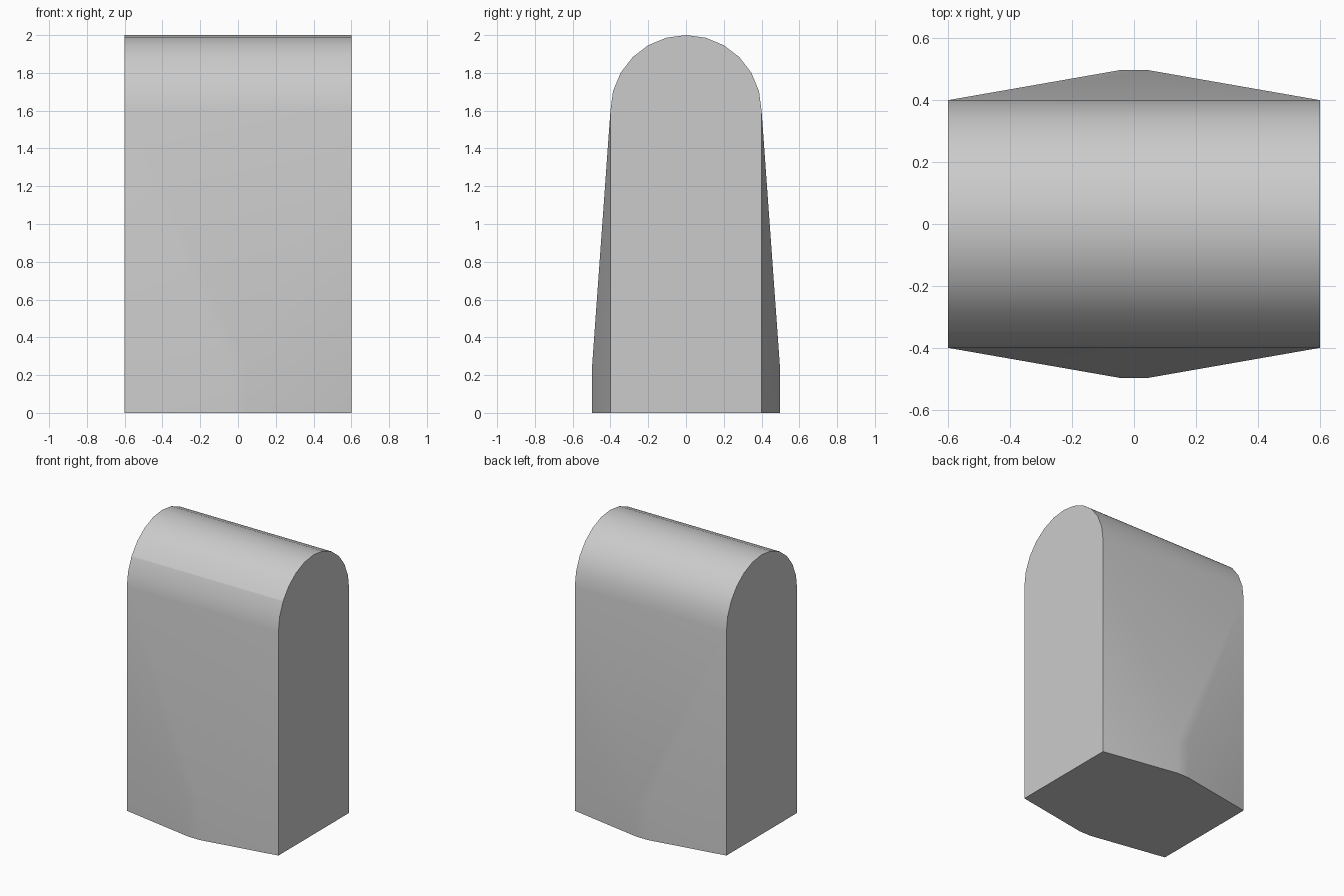
import bpy, bmesh
from math import sin, cos, pi

cube = bpy.data.objects.get("Cube")
if cube:
    bpy.data.objects.remove(cube)

HALF_X, RADIUS, SPRING_Z = 0.6, 0.4, 1.6
STEPS = 12
RIDGE_X, RIDGE_Y, RIDGE_Z = 0.045, 0.497, 0.25

stone = bpy.data.materials.new("light grey")
stone.use_nodes = True
grey = (0.6, 0.6, 0.6, 1)
stone.diffuse_color = grey
stone.node_tree.nodes["Principled BSDF"].inputs["Base Color"].default_value = grey

bm = bmesh.new()
for side in (-1, 1):
    # round-topped end outline
    for i in range(STEPS + 1):
        a = pi * i / STEPS
        bm.verts.new((side * HALF_X, RADIUS * cos(a), SPRING_Z + RADIUS * sin(a)))
    # foot corners and the narrow ridge swelling out of each broad face
    for face in (-1, 1):
        bm.verts.new((side * HALF_X, face * RADIUS, 0))
        for z in (0, RIDGE_Z):
            bm.verts.new((side * RIDGE_X, face * RIDGE_Y, z))

# the body is convex, so wrap it and merge the flat areas
bmesh.ops.convex_hull(bm, input=bm.verts[:])
bmesh.ops.dissolve_limit(bm, angle_limit=0.01, verts=bm.verts[:], edges=bm.edges[:])
bmesh.ops.recalc_face_normals(bm, faces=bm.faces[:])

# smooth shading, crisp ends and foot, and one crease along the front of the arch
crease_y, crease_z = -RADIUS * cos(pi / 6), SPRING_Z + RADIUS * sin(pi / 6)
for f in bm.faces:
    f.smooth = abs(f.normal.x) < 0.9 and f.normal.z > -0.9
for e in bm.edges:
    on_crease = all(abs(v.co.y - crease_y) + abs(v.co.z - crease_z) < 0.01 for v in e.verts)
    e.smooth = e.calc_face_angle(0) < 0.6 and not on_crease

mesh = bpy.data.meshes.new("arched_block")
bm.to_mesh(mesh)
bm.free()
mesh.materials.append(stone)
block = bpy.data.objects.new("arched_block", mesh)
bpy.context.collection.objects.link(block)
